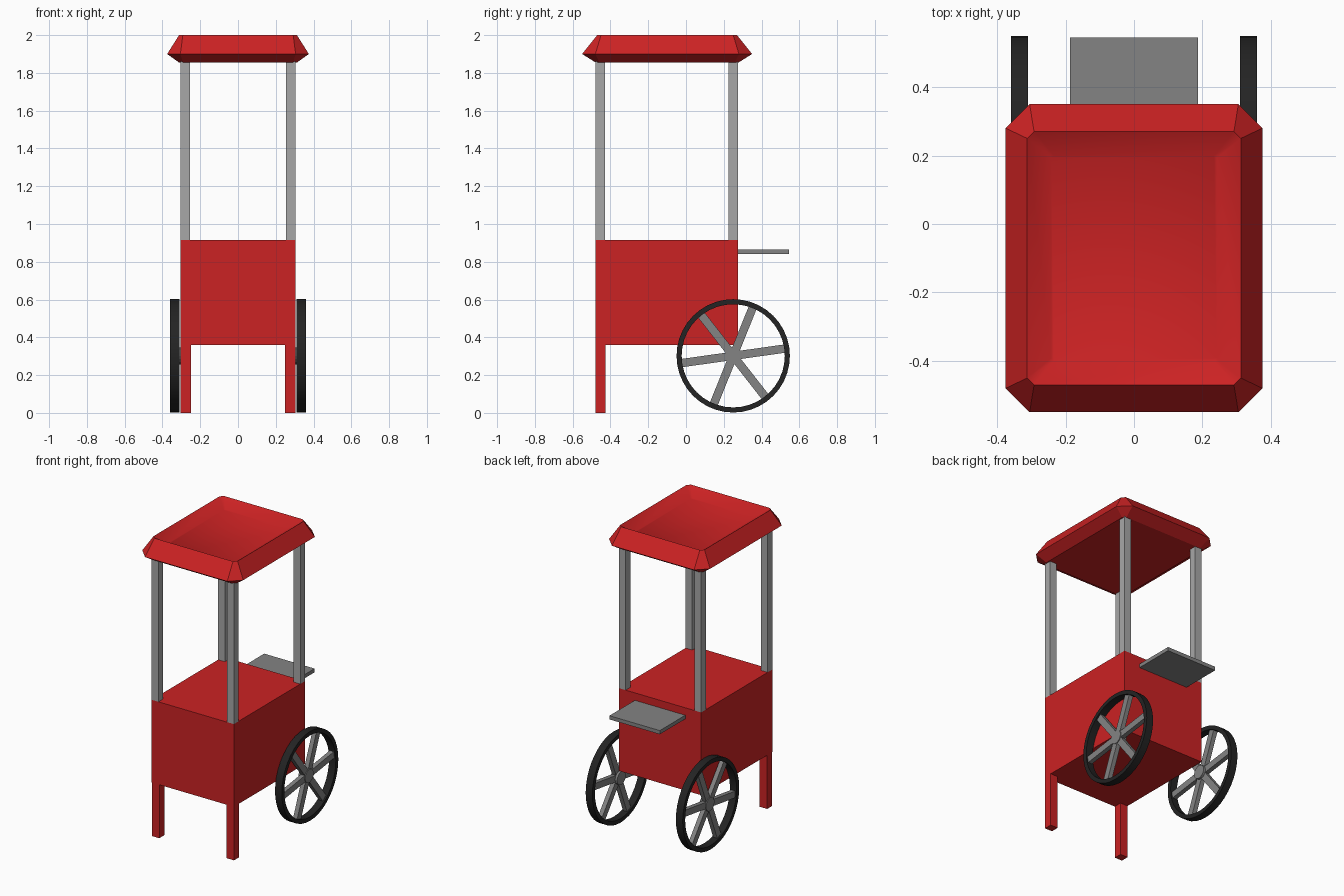
import bpy, bmesh, math
from mathutils import Matrix, Vector

if "Cube" in bpy.data.objects:
    bpy.data.objects.remove(bpy.data.objects["Cube"])


def material(name, rgb):
    m = bpy.data.materials.new(name)
    m.diffuse_color = (*rgb, 1)
    m.use_nodes = True
    m.node_tree.nodes["Principled BSDF"].inputs["Base Color"].default_value = m.diffuse_color
    return m


RED = material("red paint", (0.60, 0.016, 0.017))
LIGHT = material("light grey metal", (0.39, 0.39, 0.39))
GREY = material("mid grey metal", (0.23, 0.23, 0.23))
BLACK = material("black rubber", (0.017, 0.017, 0.017))


def finish(name, bm, mat):
    bmesh.ops.recalc_face_normals(bm, faces=bm.faces)
    me = bpy.data.meshes.new(name)
    bm.to_mesh(me)
    bm.free()
    me.materials.append(mat)
    ob = bpy.data.objects.new(name, me)
    bpy.context.collection.objects.link(ob)
    return ob


def box(name, mat, x, y, z):
    """Box from (min, max) pairs."""
    bm = bmesh.new()
    size = Matrix.Diagonal((x[1] - x[0], y[1] - y[0], z[1] - z[0], 1))
    mid = Vector((sum(x) / 2, sum(y) / 2, sum(z) / 2))
    bmesh.ops.create_cube(bm, size=1, matrix=Matrix.Translation(mid) @ size)
    return finish(name, bm, mat)


def bridge(bm, a, b, smooth=False):
    n = len(a)
    for i in range(n):
        j = (i + 1) % n
        bm.faces.new((a[i], a[j], b[j], b[i])).smooth = smooth


# Cart body and rear shelf
box("body", RED, (-0.305, 0.305), (-0.48, 0.275), (0.36, 0.915))
box("rear_shelf", GREY, (-0.187, 0.187), (0.275, 0.545), (0.84, 0.865))

# Front legs and roof posts
for side, s in (("left", -1), ("right", 1)):
    def span(a, b):
        return tuple(sorted((s * a, s * b)))
    box(f"leg_{side}", RED, span(0.25, 0.305), (-0.478, -0.425), (0, 0.36))
    for end, y in (("front", (-0.48, -0.43)), ("back", (0.225, 0.275))):
        box(f"post_{end}_{side}", LIGHT, span(0.255, 0.305), y, (0.915, 1.86))

# Roof: chamfered rings rising to a rim, then a shallow dish
bm = bmesh.new()


def roof_ring(hx, hy, c, z):
    pts = [(hx, hy - c), (hx - c, hy), (c - hx, hy), (-hx, hy - c),
           (-hx, c - hy), (c - hx, -hy), (hx - c, -hy), (hx, c - hy)]
    return [bm.verts.new((x, y - 0.1, z)) for x, y in pts]


rings = [roof_ring(*r) for r in ((0.312, 0.378, 0.02, 1.855), (0.375, 0.45, 0.07, 1.90),
                                 (0.312, 0.37, 0.02, 2.0), (0.242, 0.30, 0.008, 1.95))]
for k in range(3):
    bridge(bm, rings[k], rings[k + 1], smooth=(k == 2))
bm.faces.new(rings[0])
bm.faces.new(rings[-1]).smooth = True
finish("roof", bm, RED)

# Wheels: tyre ring, six spokes and a hub
WY, WZ, R_OUT, R_IN, SEGS = 0.25, 0.302, 0.30, 0.273, 40
for side, s in (("left", -1), ("right", 1)):
    bm = bmesh.new()
    loops = []
    for x, r in ((0.31, R_OUT), (0.36, R_OUT), (0.36, R_IN), (0.31, R_IN)):
        loops.append([bm.verts.new((s * x, WY + r * math.cos(t), WZ + r * math.sin(t)))
                      for t in (2 * math.pi * i / SEGS for i in range(SEGS))])
    for k in range(4):
        bridge(bm, loops[k], loops[(k + 1) % 4], smooth=(k in (0, 2)))
    finish(f"tyre_{side}", bm, BLACK)

    bm = bmesh.new()
    centre = Matrix.Translation((s * 0.335, WY, WZ))
    for i in range(6):
        turn = Matrix.Rotation(math.radians(8 + 60 * i), 4, 'X')
        place = centre @ turn @ Matrix.Translation((0, 0.14, 0))
        bmesh.ops.create_cube(bm, size=1, matrix=place @ Matrix.Diagonal((0.03, 0.28, 0.044, 1)))
    finish(f"spokes_{side}", bm, GREY)

    bm = bmesh.new()
    bmesh.ops.create_cone(bm, cap_ends=True, segments=16, radius1=0.045, radius2=0.045, depth=0.05,
                          matrix=Matrix.Translation((s * 0.33, WY, WZ)) @ Matrix.Rotation(math.pi / 2, 4, 'Y'))
    finish(f"hub_{side}", bm, GREY)
